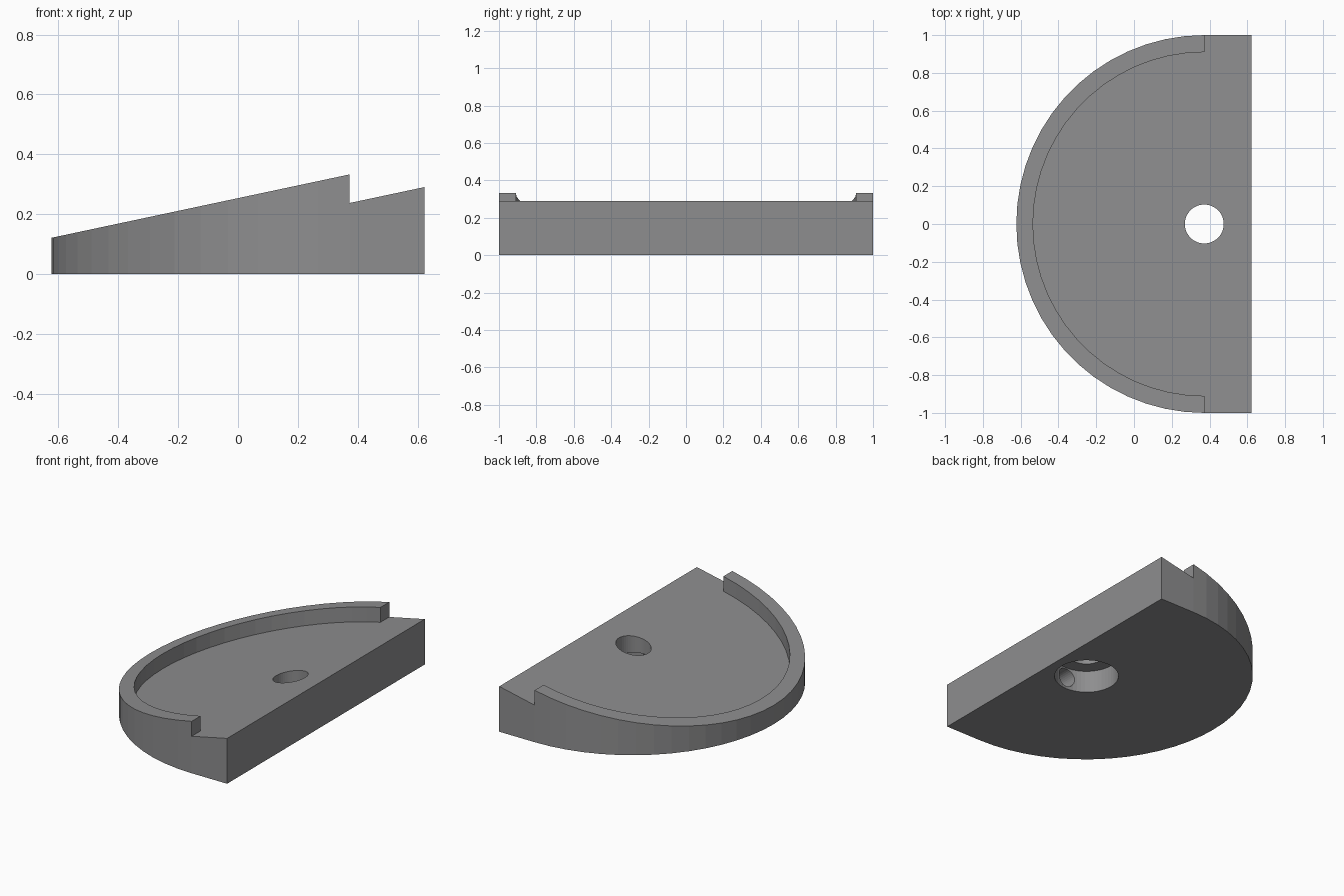
import bpy, bmesh
from math import sin, cos, pi, tan, radians

if "Cube" in bpy.data.objects:
    bpy.data.objects.remove(bpy.data.objects["Cube"])

CX = 0.372               # arc centre, also the hole axis
SLOPE = tan(radians(12))


def prism(name, outline, bottom, top):
    """Vertical prism whose end heights are functions of x."""
    bm = bmesh.new()
    lo = [bm.verts.new((x, y, bottom(x))) for x, y in outline]
    hi = [bm.verts.new((x, y, top(x))) for x, y in outline]
    bm.faces.new(lo[::-1])
    bm.faces.new(hi)
    n = len(outline)
    for i in range(n):
        j = (i + 1) % n
        bm.faces.new((lo[i], lo[j], hi[j], hi[i]))
    bmesh.ops.recalc_face_normals(bm, faces=bm.faces[:])
    mesh = bpy.data.meshes.new(name)
    bm.to_mesh(mesh)
    bm.free()
    ob = bpy.data.objects.new(name, mesh)
    bpy.context.collection.objects.link(ob)
    return ob


def arc(rx, ry, start, end, n):
    return [(CX + rx * cos(start + (end - start) * i / n),
             ry * sin(start + (end - start) * i / n)) for i in range(n + 1)]


def half_round(rx, ry):
    return arc(rx, ry, pi / 2, 3 * pi / 2, 30)


def circle(r):
    return arc(r, r, 0, 2 * pi, 48)[:-1]


def cut(target, cutter):
    mod = target.modifiers.new(cutter.name, 'BOOLEAN')
    mod.operation = 'DIFFERENCE'
    mod.solver = 'EXACT'
    mod.object = cutter
    bpy.context.view_layer.objects.active = target
    bpy.ops.object.modifier_apply(modifier=mod.name)
    bpy.data.objects.remove(cutter)


# Wedge body: D-shaped outline with a sloped top
body = prism("wedge_base", half_round(0.995, 1.0) + [(0.623, -1), (0.623, 1)],
             lambda x: 0, lambda x: 0.121 + SLOPE * (x + 0.623))

# Sloped recess that leaves the curved rim standing
recess = half_round(0.907, 0.91) + [(CX, -1.2), (0.8, -1.2), (0.8, 1.2), (CX, 1.2)]
cut(body, prism("recess_cutter", recess,
                lambda x: 0.237 + SLOPE * (x - CX), lambda x: 0.8))

# Through hole with a wider counterbore underneath
cut(body, prism("hole_cutter", circle(0.103), lambda x: -0.1, lambda x: 0.6))
cut(body, prism("counterbore_cutter", circle(0.192), lambda x: -0.1, lambda x: 0.144))

# Blind side bore in the counterbore wall
bpy.ops.mesh.primitive_cylinder_add(vertices=32, radius=0.06, depth=0.4,
                                    location=(CX, -0.3, 0.076), rotation=(pi / 2, 0, 0))
bore = bpy.context.object
bore.name = "side_bore_cutter"
cut(body, bore)

# Dark grey finish
grey = bpy.data.materials.new("dark_grey")
grey.diffuse_color = (0.27, 0.27, 0.275, 1)
grey.use_nodes = True
grey.node_tree.nodes["Principled BSDF"].inputs["Base Color"].default_value = grey.diffuse_color
body.data.materials.clear()
body.data.materials.append(grey)
